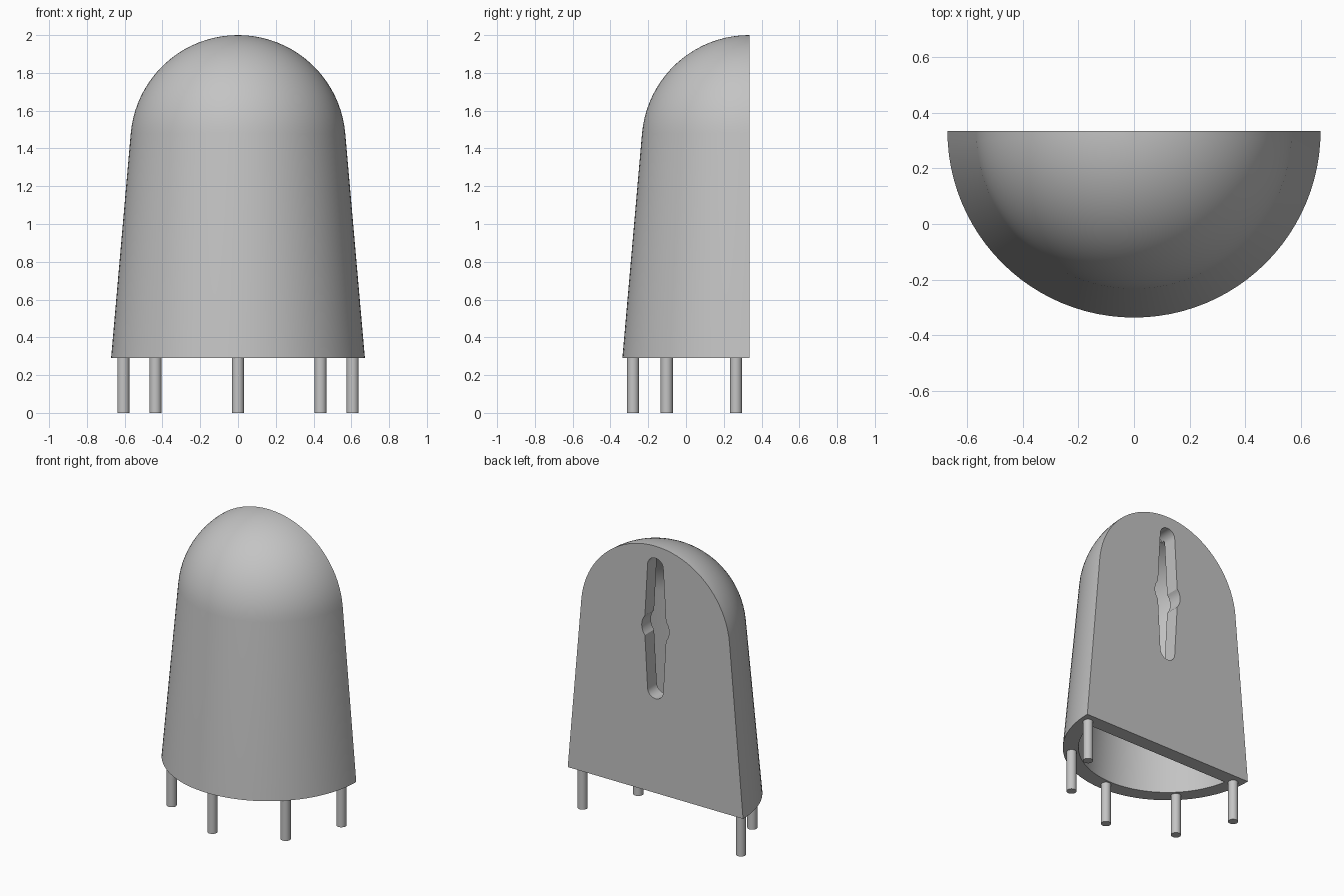
import bpy, bmesh, math
from mathutils import Vector

cube = bpy.data.objects.get("Cube")
if cube:
    bpy.data.objects.remove(cube, do_unlink=True)

BACK_Y, BASE_Z, DOME_Z, WALL = 0.335, 0.29, 1.43, 0.1
DRAFT = math.radians(5)

grey = bpy.data.materials.new("plain grey")
grey.use_nodes = True
grey.diffuse_color = (0.55, 0.55, 0.55, 1)
grey.node_tree.nodes["Principled BSDF"].inputs["Base Color"].default_value = (0.55, 0.55, 0.55, 1)


def add_object(name, bm):
    bmesh.ops.recalc_face_normals(bm, faces=bm.faces)
    mesh = bpy.data.meshes.new(name)
    bm.to_mesh(mesh)
    bm.free()
    mesh.materials.append(grey)
    obj = bpy.data.objects.new(name, mesh)
    bpy.context.collection.objects.link(obj)
    return obj


def smooth(obj):
    bpy.ops.object.select_all(action='DESELECT')
    obj.select_set(True)
    bpy.context.view_layer.objects.active = obj
    bpy.ops.object.shade_smooth_by_angle(angle=math.radians(30))


def domed_solid(name, radius, bottom, cut_y):
    """Tapered round body with a tangent dome, sliced flat at the back."""
    bm = bmesh.new()
    r_top = radius * math.cos(DRAFT)
    z_top = DOME_Z + radius * math.sin(DRAFT)
    points = [(0, bottom), (r_top + (z_top - bottom) * math.tan(DRAFT), bottom)]
    for i in range(21):
        a = DRAFT + (math.pi / 2 - DRAFT) * i / 20
        points.append((radius * math.cos(a), DOME_Z + radius * math.sin(a)))
    verts = [bm.verts.new((r, BACK_Y, z)) for r, z in points]
    edges = [bm.edges.new(pair) for pair in zip(verts, verts[1:])]
    bmesh.ops.spin(bm, geom=verts + edges, cent=(0, BACK_Y, 0), axis=(0, 0, 1),
                   angle=math.tau, steps=96)
    bmesh.ops.remove_doubles(bm, verts=bm.verts, dist=1e-4)
    bmesh.ops.bisect_plane(bm, geom=bm.verts[:] + bm.edges[:] + bm.faces[:], dist=1e-4,
                           plane_co=(0, cut_y, 0), plane_no=(0, 1, 0), clear_outer=True)
    bmesh.ops.holes_fill(bm, edges=[e for e in bm.edges if e.is_boundary], sides=0)
    bmesh.ops.dissolve_limit(bm, angle_limit=0.001, verts=bm.verts, edges=bm.edges)
    return add_object(name, bm)


def slot_solid(name):
    """Two tapered arms with round ends meeting at a round opening."""
    quarter = []
    for i in range(7):
        a = math.radians(40) * i / 6
        quarter.append((0.105 * math.cos(a), 0.105 * math.sin(a)))
    for i in range(9):
        a = math.pi / 2 * i / 8
        quarter.append((0.06 * math.cos(a), 0.427 + 0.06 * math.sin(a)))
    half = quarter + [(-x, z) for x, z in quarter[-2::-1]]
    outline = half + [(x, -z) for x, z in half[-2:0:-1]]
    bm = bmesh.new()
    face = bm.faces.new([bm.verts.new((x, BACK_Y + 0.1, DOME_Z + z)) for x, z in outline])
    grown = bmesh.ops.extrude_face_region(bm, geom=[face])["geom"]
    bmesh.ops.translate(bm, vec=Vector((0, -0.22, 0)),
                        verts=[g for g in grown if isinstance(g, bmesh.types.BMVert)])
    return add_object(name, bm)


# Hollow half-round shell with the hanging slot in its flat back
shell = domed_solid("shell", 0.57, BASE_Z, BACK_Y)
cutters = [domed_solid("cavity_cutter", 0.57 - WALL, BASE_Z - 0.1, BACK_Y - WALL),
           slot_solid("slot_cutter")]
for cutter in cutters:
    mod = shell.modifiers.new(cutter.name, 'BOOLEAN')
    mod.operation, mod.solver, mod.object = 'DIFFERENCE', 'EXACT', cutter
graph = bpy.context.evaluated_depsgraph_get()
carved = bpy.data.meshes.new_from_object(shell.evaluated_get(graph))
shell.modifiers.clear()
shell.data = carved
for cutter in cutters:
    bpy.data.objects.remove(cutter, do_unlink=True)
smooth(shell)

# Round pins under the rim
pins = {"front_pin": (0, -0.28)}
for side, sign in (("left", 1), ("right", -1)):
    pins[side + "_middle_pin"] = (sign * 0.437, -0.102)
    pins[side + "_back_pin"] = (sign * 0.607, 0.265)
for name, (x, y) in pins.items():
    bm = bmesh.new()
    bmesh.ops.create_cone(bm, cap_ends=True, segments=32, radius1=0.032, radius2=0.032,
                          depth=BASE_Z + 0.01)
    bmesh.ops.translate(bm, verts=bm.verts, vec=(x, y, (BASE_Z + 0.01) / 2))
    smooth(add_object(name, bm))
